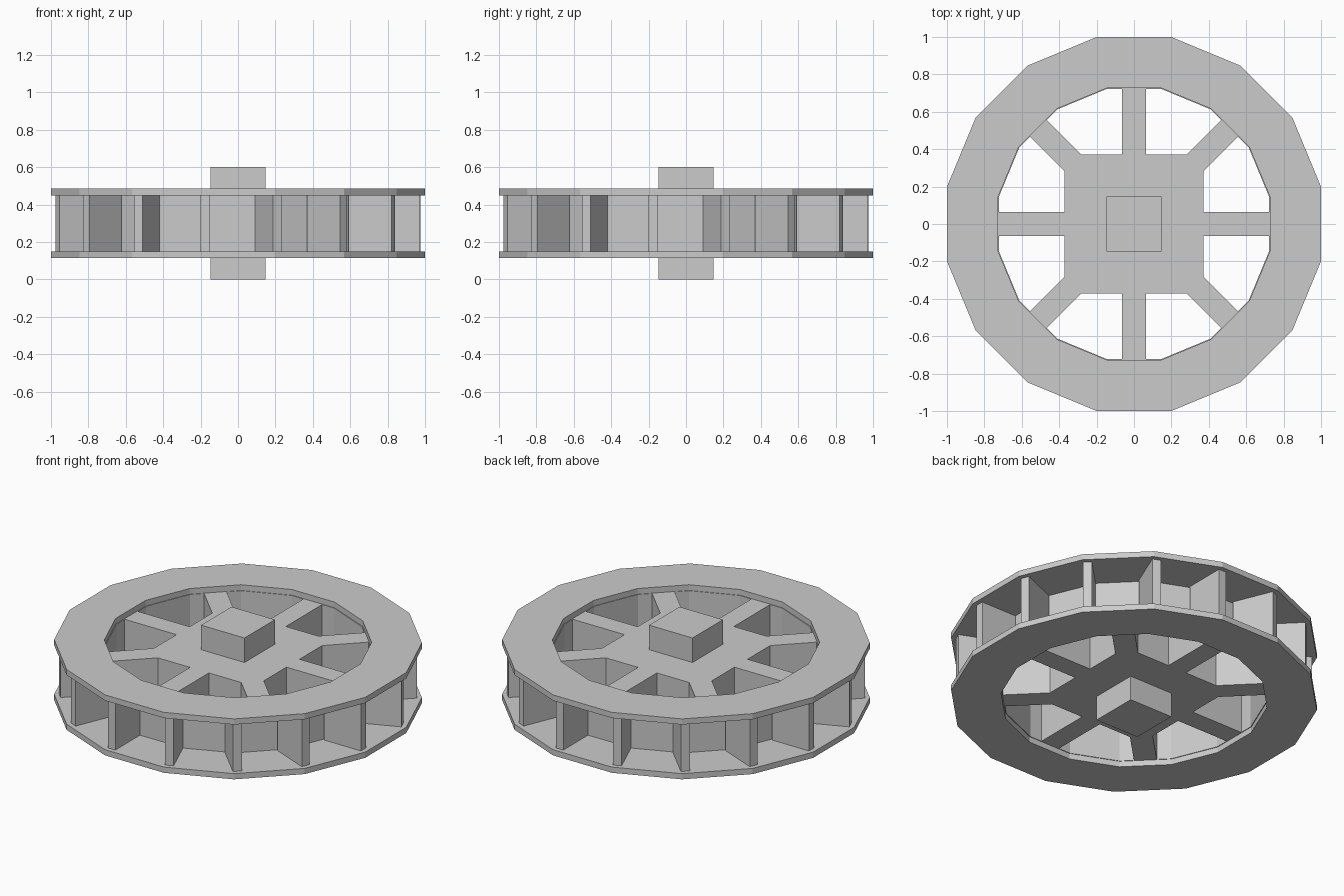
import bpy, bmesh, math
from mathutils import Matrix, Vector

if "Cube" in bpy.data.objects:
    bpy.data.objects.remove(bpy.data.objects["Cube"])

SIDES = 16
STEP = 2 * math.pi / SIDES


def finish(name, bm):
    bmesh.ops.recalc_face_normals(bm, faces=bm.faces)
    mesh = bpy.data.meshes.new(name)
    bm.to_mesh(mesh)
    bm.free()
    ob = bpy.data.objects.new(name, mesh)
    bpy.context.collection.objects.link(ob)
    return ob


def add_box(bm, lo, hi, angle=0.0):
    """Box between two corners, turned about the wheel axis."""
    lo, hi = Vector(lo), Vector(hi)
    m = (Matrix.Rotation(angle, 4, 'Z') @ Matrix.Translation((lo + hi) / 2)
         @ Matrix.Diagonal((*(hi - lo), 1)))
    bmesh.ops.create_cube(bm, size=1, matrix=m)


def polygon_ring(name, inner, outer, z0, z1):
    """Flat-sided ring; inner and outer are distances to the flats."""
    bm = bmesh.new()
    k = 1 / math.cos(STEP / 2)
    profile = [(inner, z0), (outer, z0), (outer, z1), (inner, z1)]
    loops = []
    for i in range(SIDES):
        a = (i + 0.5) * STEP
        loops.append([bm.verts.new((r * k * math.cos(a), r * k * math.sin(a), z))
                      for r, z in profile])
    for i in range(SIDES):
        p, q = loops[i], loops[(i + 1) % SIDES]
        for j in range(4):
            n = (j + 1) % 4
            bm.faces.new((p[j], q[j], q[n], p[n]))
    return finish(name, bm)


# Rim plates and the drum wall between them
polygon_ring("lower_rim", 0.727, 1.0, 0.115, 0.15)
polygon_ring("upper_rim", 0.727, 1.0, 0.45, 0.485)
polygon_ring("drum_wall", 0.723, 0.733, 0.15, 0.45)

# Paddles, each square to one flat and set at its edge
bm = bmesh.new()
for i in range(SIDES):
    add_box(bm, (-0.2, -0.972, 0.15), (-0.15, -0.722, 0.45), i * STEP)
finish("paddles", bm)

# Spokes
bm = bmesh.new()
for i in range(8):
    add_box(bm, (0.3, -0.0635, 0.15), (0.727, 0.0635, 0.45), i * math.pi / 4)
finish("spokes", bm)

# Square hub
bm = bmesh.new()
add_box(bm, (-0.372, -0.372, 0.15), (0.372, 0.372, 0.45))
# Trim the hub corners flush with the diagonal spokes
for i in range(4):
    a = math.pi / 4 + i * math.pi / 2
    n = Vector((math.cos(a), math.sin(a), 0))
    geom = bm.verts[:] + bm.edges[:] + bm.faces[:]
    cut = bmesh.ops.bisect_plane(bm, geom=geom, plane_co=n * 0.463,
                                 plane_no=n, clear_outer=True)
    edges = [e for e in cut["geom_cut"] if isinstance(e, bmesh.types.BMEdge)]
    bmesh.ops.holes_fill(bm, edges=[e for e in bm.edges if e.is_boundary], sides=0)
finish("hub", bm)

# Square axle
bm = bmesh.new()
add_box(bm, (-0.147, -0.147, 0), (0.147, 0.147, 0.6))
finish("axle", bm)
